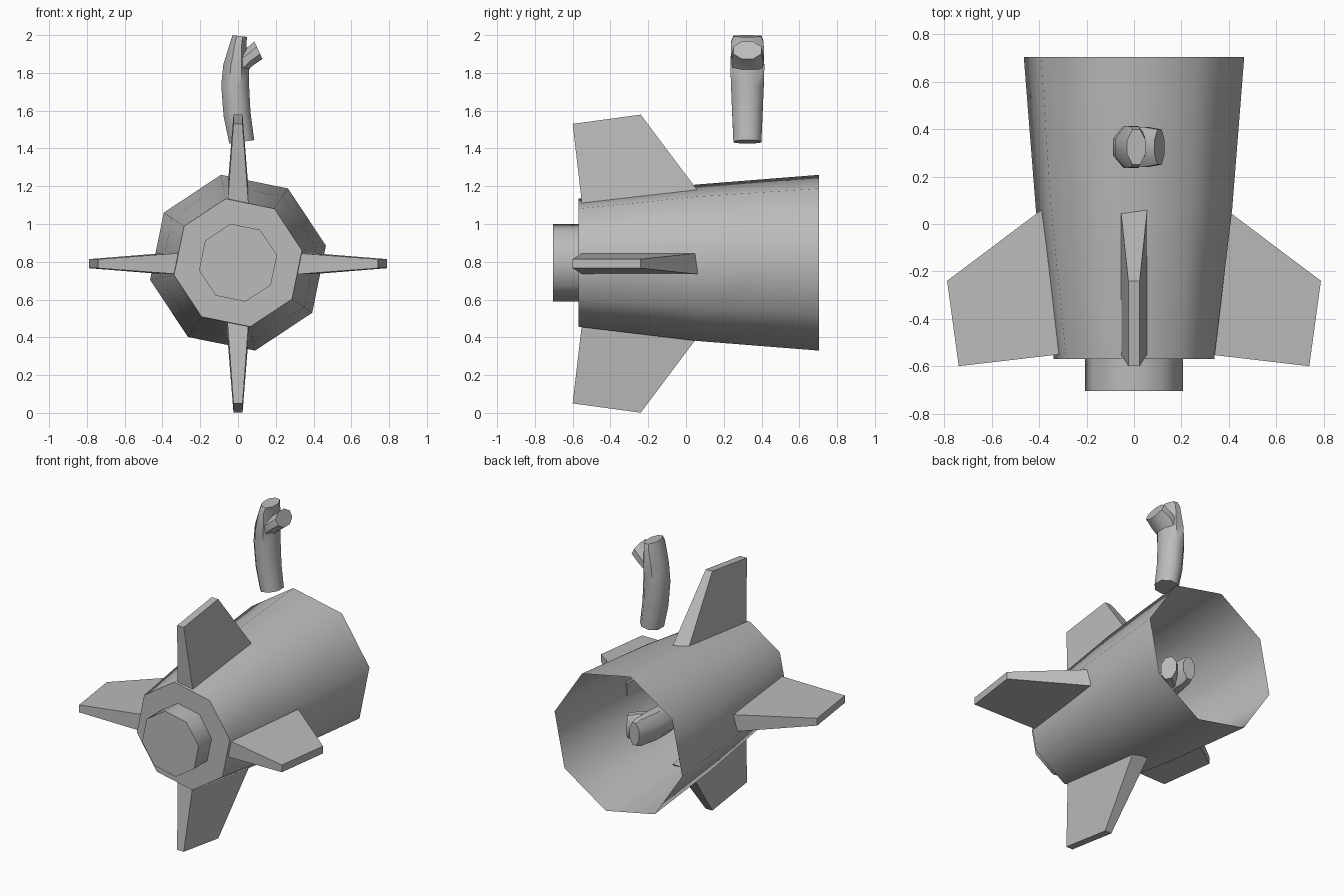
import bpy, bmesh
from math import cos, sin, pi, radians
from mathutils import Matrix, Vector

AXIS_Z = 0.79      # height of the hull's long axis
SIDES = 8
TWIST = radians(11)

cube = bpy.data.objects.get("Cube")
if cube:
    bpy.data.objects.remove(cube, do_unlink=True)

grey = bpy.data.materials.new("plain grey")
grey.use_nodes = True
color = (0.5, 0.5, 0.5, 1)
grey.diffuse_color = color
grey.node_tree.nodes["Principled BSDF"].inputs["Base Color"].default_value = color


def finish(name, bm, sharp=50):
    """Turn a bmesh into an object, smooth except at sharp edges."""
    bmesh.ops.recalc_face_normals(bm, faces=bm.faces)
    for f in bm.faces:
        f.smooth = True
    for e in bm.edges:
        e.smooth = len(e.link_faces) == 2 and e.calc_face_angle(0) < radians(sharp)
    mesh = bpy.data.meshes.new(name)
    bm.to_mesh(mesh)
    bm.free()
    mesh.materials.append(grey)
    obj = bpy.data.objects.new(name, mesh)
    bpy.context.collection.objects.link(obj)
    return obj


def skin(bm, rings, cap_start=True, cap_end=True):
    """Bridge rings of points with quads and cap the ends."""
    loops = [[bm.verts.new(p) for p in ring] for ring in rings]
    n = len(loops[0])
    for a, b in zip(loops, loops[1:]):
        for i in range(n):
            j = (i + 1) % n
            bm.faces.new((a[i], a[j], b[j], b[i]))
    if cap_start:
        bm.faces.new(loops[0])
    if cap_end:
        bm.faces.new(loops[-1])


def hull_ring(y, r):
    angles = [TWIST + 2 * pi * i / SIDES for i in range(SIDES)]
    return [Vector((r * cos(a), y, AXIS_Z + 0.005 + r * sin(a))) for a in angles]


def limb_ring(x, z, tilt, rx, ry):
    """Oval ring leaning in the xz plane."""
    t = radians(tilt)
    angles = [2 * pi * (i + 0.5) / SIDES for i in range(SIDES)]
    return [Vector((x + rx * cos(a) * cos(t), 0.325 + ry * sin(a),
                    z - rx * cos(a) * sin(t))) for a in angles]


# Hull: flared eight-sided shell, closed at the front, open at the back
bm = bmesh.new()
skin(bm, [hull_ring(-0.57, 0.345), hull_ring(0.06, 0.422), hull_ring(0.705, 0.474)],
     cap_end=False)
finish("hull", bm)

# Nozzle: short stub on the closed end
bm = bmesh.new()
skin(bm, [hull_ring(-0.705, 0.21), hull_ring(-0.56, 0.21)])
finish("nozzle", bm)

# Fins: tapered blades, (y, distance from axis, half thickness)
FIN = [(-0.55, 0.31, 0.056), (0.06, 0.39, 0.056),
       (-0.24, 0.789, 0.024), (-0.60, 0.74, 0.024)]
for k, name in enumerate(("top_fin", "left_fin", "bottom_fin", "right_fin")):
    bm = bmesh.new()
    skin(bm, [[Vector((s * h, y, r)) for y, r, h in FIN] for s in (-1, 1)])
    bm.transform(Matrix.Translation((0, 0, AXIS_Z)) @ Matrix.Rotation(k * pi / 2, 4, "Y"))
    finish(name, bm, 20)

# Forked stem: bent trunk with a side branch; one upright, one inside the hull
inside = Matrix.Translation((0, -1.47, AXIS_Z + 0.325)) @ Matrix.Rotation(-pi / 2, 4, "X")
for name, place in (("forked_stem", Matrix.Identity(4)), ("inner_stem", inside)):
    bm = bmesh.new()
    skin(bm, [limb_ring(0.02, 1.435, -8, 0.072, 0.08),
              limb_ring(-0.005, 1.58, -8, 0.078, 0.087),
              limb_ring(-0.015, 1.73, 2, 0.08, 0.094),
              limb_ring(-0.01, 1.83, 10, 0.075, 0.097),
              limb_ring(0.003, 1.965, 10, 0.045, 0.093),
              limb_ring(0.01, 1.995, 7, 0.042, 0.08)])
    skin(bm, [limb_ring(0.0, 1.83, 55, 0.06, 0.08),
              limb_ring(0.05, 1.875, 60, 0.05, 0.092),
              limb_ring(0.108, 1.92, 65, 0.055, 0.08)])
    bm.transform(place)
    finish(name, bm)
